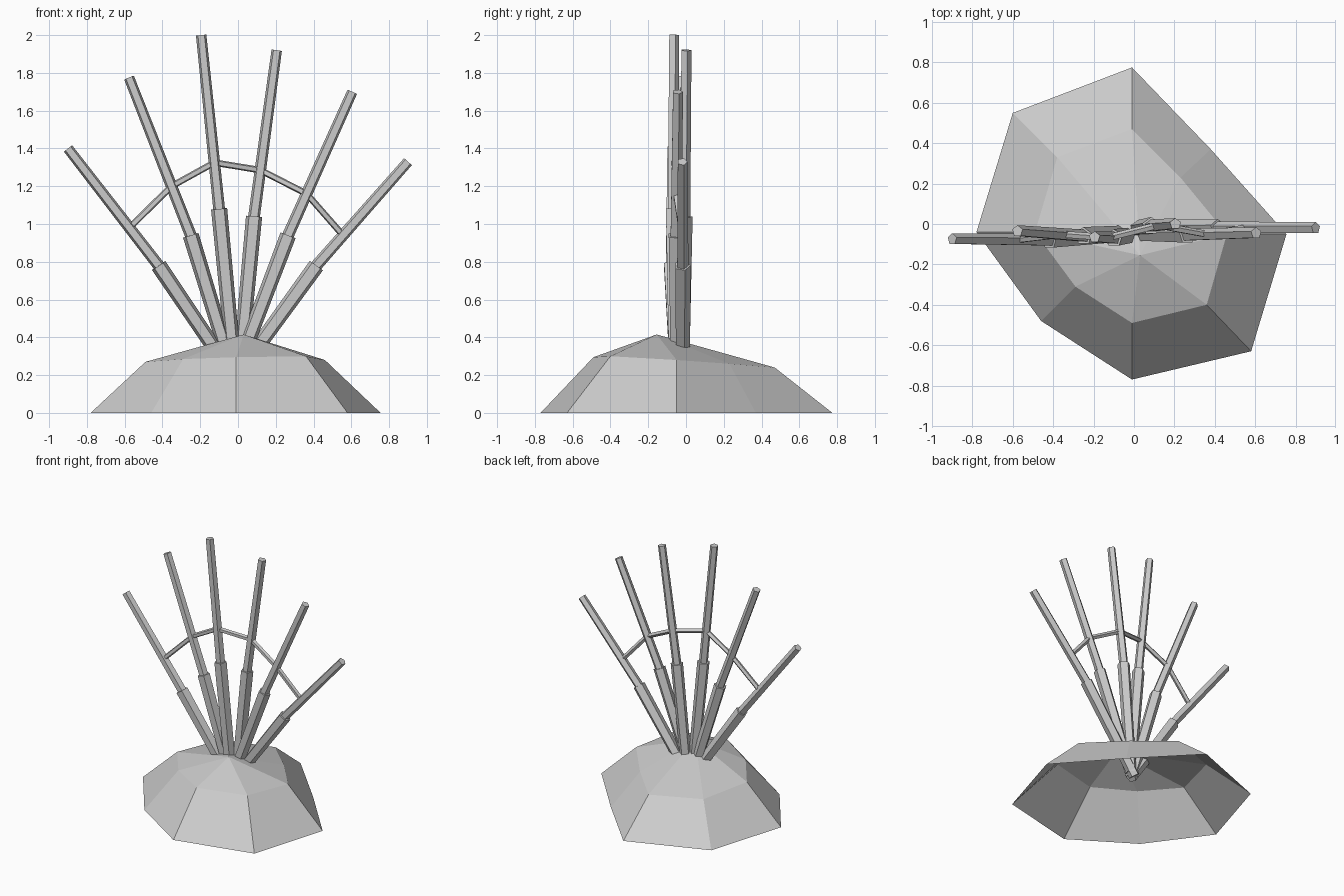
import bpy, bmesh, math
from mathutils import Vector, Matrix

cube = bpy.data.objects.get("Cube")
if cube:
    bpy.data.objects.remove(cube, do_unlink=True)

grey = bpy.data.materials.new("light_grey")
grey.use_nodes = True
colour = (0.6, 0.6, 0.6, 1)
grey.diffuse_color = colour
grey.node_tree.nodes["Principled BSDF"].inputs["Base Color"].default_value = colour


def make_object(name, bm):
    mesh = bpy.data.meshes.new(name)
    bm.to_mesh(mesh)
    bm.free()
    mesh.materials.append(grey)
    obj = bpy.data.objects.new(name, mesh)
    bpy.context.collection.objects.link(obj)
    return obj


def rod(name, start, end, r_start, r_end):
    """Five-sided rod with one flat side towards the front."""
    start, end = Vector(start), Vector(end)
    axis = (end - start).normalized()
    back = Vector((0, 1, 0))
    back = (back - axis * back.dot(axis)).normalized()
    side = back.cross(axis)
    frame = Matrix((side, back, axis)).transposed().to_4x4()
    bm = bmesh.new()
    bmesh.ops.create_cone(bm, cap_ends=True, segments=5, radius1=r_start,
                          radius2=r_end, depth=(end - start).length)
    # Turn a corner of the section to the back before aligning the rod
    turn = Matrix.Rotation(max(math.atan2(v.co.y, v.co.x) for v in bm.verts) * -1
                           + math.pi / 2, 4, "Z")
    bm.transform(Matrix.Translation((start + end) / 2) @ frame @ turn)
    return make_object(name, bm)


# Mound: open shell of two uneven rings and a peak
rim = [(-.01, -.77), (.58, -.63), (.755, -.05), (.38, .37),
       (-.01, .775), (-.6, .55), (-.78, -.04), (-.46, -.48)]
shoulder = [(-.01, -.49, .295), (.36, -.4, .3), (.46, -.05, .28), (.23, .23, .26),
            (-.01, .47, .24), (-.38, .33, .25), (-.49, -.04, .27), (-.29, -.31, .285)]
bm = bmesh.new()
low = [bm.verts.new((x, y, 0)) for x, y in rim]
high = [bm.verts.new(p) for p in shoulder]
peak = bm.verts.new((.03, -.155, .415))
for i in range(len(low)):
    j = (i + 1) % len(low)
    bm.faces.new((low[i], low[j], high[j], high[i]))
    bm.faces.new((high[i], high[j], peak))
make_object("mound", bm)

# Fan of poles: foot at the mound, joint, tip
poles = [((-.15, -.06, .38), (-.42, -.08, .78), (-.9, -.075, 1.4)),
         ((-.085, -.05, .4), (-.25, -.06, .94), (-.577, -.035, 1.775)),
         ((-.035, -.06, .4), (-.1, -.07, 1.08), (-.195, -.065, 2.0)),
         ((.025, -.02, .4), (.085, -.01, 1.04), (.205, .0, 1.92)),
         ((.06, -.05, .4), (.265, -.055, .94), (.605, -.045, 1.7)),
         ((.125, -.02, .38), (.415, -.02, .78), (.9, -.02, 1.33))]
heights = [.98, 1.2, 1.325, 1.285, 1.16, .94]
ties = []
for n, (pole, height) in enumerate(zip(poles, heights), 1):
    foot, joint, tip = map(Vector, pole)
    # Continue the lower pole down inside the mound
    buried = foot + (foot - joint) * (.2 / (joint.z - foot.z))
    rod(f"lower_pole_{n}", buried, joint, .04, .045)
    rod(f"upper_pole_{n}", joint.lerp(tip, -.08), tip, .033, .029)
    ties.append(joint.lerp(tip, (height - joint.z) / (tip.z - joint.z)))

# Arched cross bars between neighbouring poles
for n, (a, b) in enumerate(zip(ties, ties[1:]), 1):
    rod(f"cross_bar_{n}", a, b, .018, .018)
